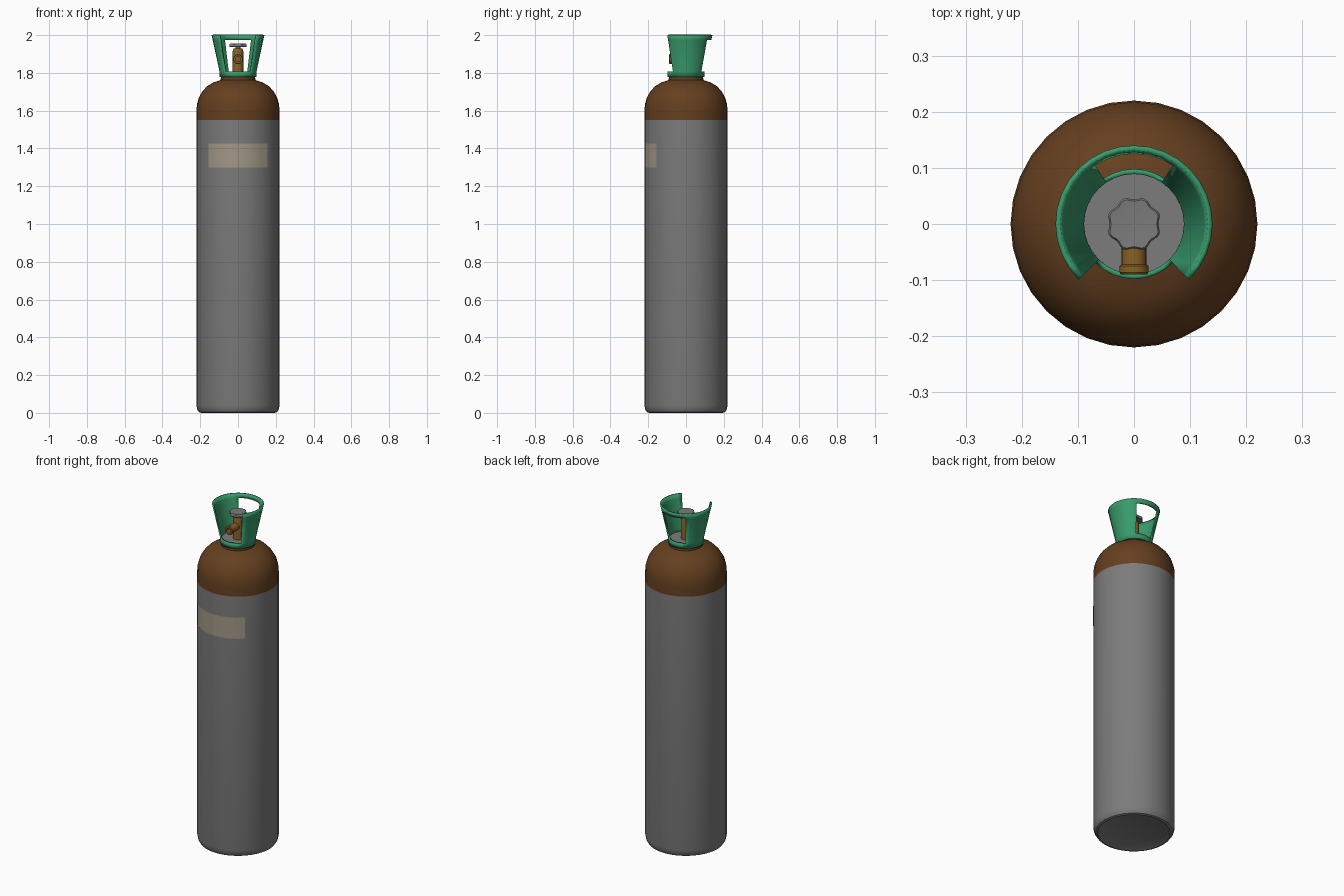
import bpy, bmesh, math
from mathutils import Matrix

if "Cube" in bpy.data.objects:
    bpy.data.objects.remove(bpy.data.objects["Cube"])

SEG = 32


def material(name, rgb):
    m = bpy.data.materials.new(name)
    m.diffuse_color = (*rgb, 1)
    m.use_nodes = True
    m.node_tree.nodes["Principled BSDF"].inputs["Base Color"].default_value = m.diffuse_color
    return m


BROWN = material("brown_paint", (0.13, 0.05, 0.014))
GREEN = material("green_paint", (0.04, 0.33, 0.15))
BRASS = material("brass", (0.25, 0.12, 0.02))
PAPER = material("label_paper", (0.36, 0.31, 0.24))
GREY = material("grey_paint", (0.2, 0.2, 0.2))


def finish(name, bm, mat, angle=35):
    mesh = bpy.data.meshes.new(name)
    bm.to_mesh(mesh)
    bm.free()
    ob = bpy.data.objects.new(name, mesh)
    bpy.context.collection.objects.link(ob)
    mesh.materials.append(mat)
    bpy.ops.object.select_all(action='DESELECT')
    ob.select_set(True)
    bpy.context.view_layer.objects.active = ob
    bpy.ops.object.shade_smooth_by_angle(angle=math.radians(angle))
    return ob


def shell(name, profile, mat, n=SEG, keep=lambda i, j: True, matrix=None, lobes=0):
    """Revolve (radius, z) points; column 0 starts at the front (-y)."""
    bm = bmesh.new()
    rows = []
    for r, z in profile:
        row = []
        for i in range(n):
            a = 2 * math.pi * i / n
            k = r * (1 + lobes * math.cos(8 * a + math.pi))
            row.append(bm.verts.new((k * math.sin(a), -k * math.cos(a), z)))
        rows.append(row)
    for j in range(len(rows) - 1):
        for i in range(n):
            if keep(i, j):
                k = (i + 1) % n
                bm.faces.new((rows[j][i], rows[j][k], rows[j + 1][k], rows[j + 1][i]))
    bmesh.ops.remove_doubles(bm, verts=bm.verts, dist=1e-5)
    bmesh.ops.delete(bm, geom=[v for v in bm.verts if not v.link_faces], context='VERTS')
    if matrix:
        bm.transform(matrix)
    return finish(name, bm, mat)


# Tank body and painted shoulder
shell("tank_body", [(0, 0.005), (0.185, 0.005), (0.195, 0), (0.207, 0.004), (0.216, 0.018),
                    (0.22, 0.04), (0.22, 1.55)], GREY)
shell("shoulder", [(0.22, 1.55), (0.22, 1.60), (0.217, 1.635), (0.207, 1.67), (0.189, 1.702),
                   (0.163, 1.73), (0.13, 1.75), (0.092, 1.762), (0.09, 1.785)], BROWN)

# Plate inside the collar
shell("neck_plate", [(0.09, 1.775), (0.09, 1.797), (0, 1.797)], GREY)

# Paper label wrapped round the front
shell("label", [(0.221, 1.30), (0.221, 1.425)], PAPER, keep=lambda i, j: i < 4 or i >= SEG - 4)


# Flared valve guard: full base ring, front gap, rear window under a rim
def guard_cell(i, j):
    if j == 0:
        return True
    front = i < 4 or i >= SEG - 4
    rear = SEG // 2 - 3 <= i < SEG // 2 + 3
    return not front and not (rear and j == 1)


guard = shell("valve_guard", [(0.098, 1.777), (0.098, 1.808), (0.134, 1.974), (0.14, 2.0)],
              GREEN, keep=guard_cell)
solid = guard.modifiers.new("thickness", 'SOLIDIFY')
solid.thickness = 0.009
solid.offset = -1

# Brass valve stem and its forward outlet
shell("valve_stem", [(0, 1.795), (0.028, 1.795), (0.028, 1.915), (0.024, 1.928), (0, 1.928)],
      BRASS, n=24)
shell("valve_outlet", [(0.022, 0), (0.022, 0.072), (0.026, 0.075), (0.026, 0.086),
                       (0.023, 0.09), (0.013, 0.09), (0.013, 0.06), (0, 0.06)], BRASS, n=24,
      matrix=Matrix.Translation((0, 0, 1.873)) @ Matrix.Rotation(math.pi / 2, 4, 'X'))

# Lobed hand wheel on a short spindle
shell("wheel_spindle", [(0.012, 1.925), (0.012, 1.94)], GREY, n=16)
shell("hand_wheel", [(0, 1.936), (0.042, 1.936), (0.046, 1.94), (0.046, 1.951),
                     (0.043, 1.955), (0, 1.952)], GREY, n=64, lobes=0.06)
